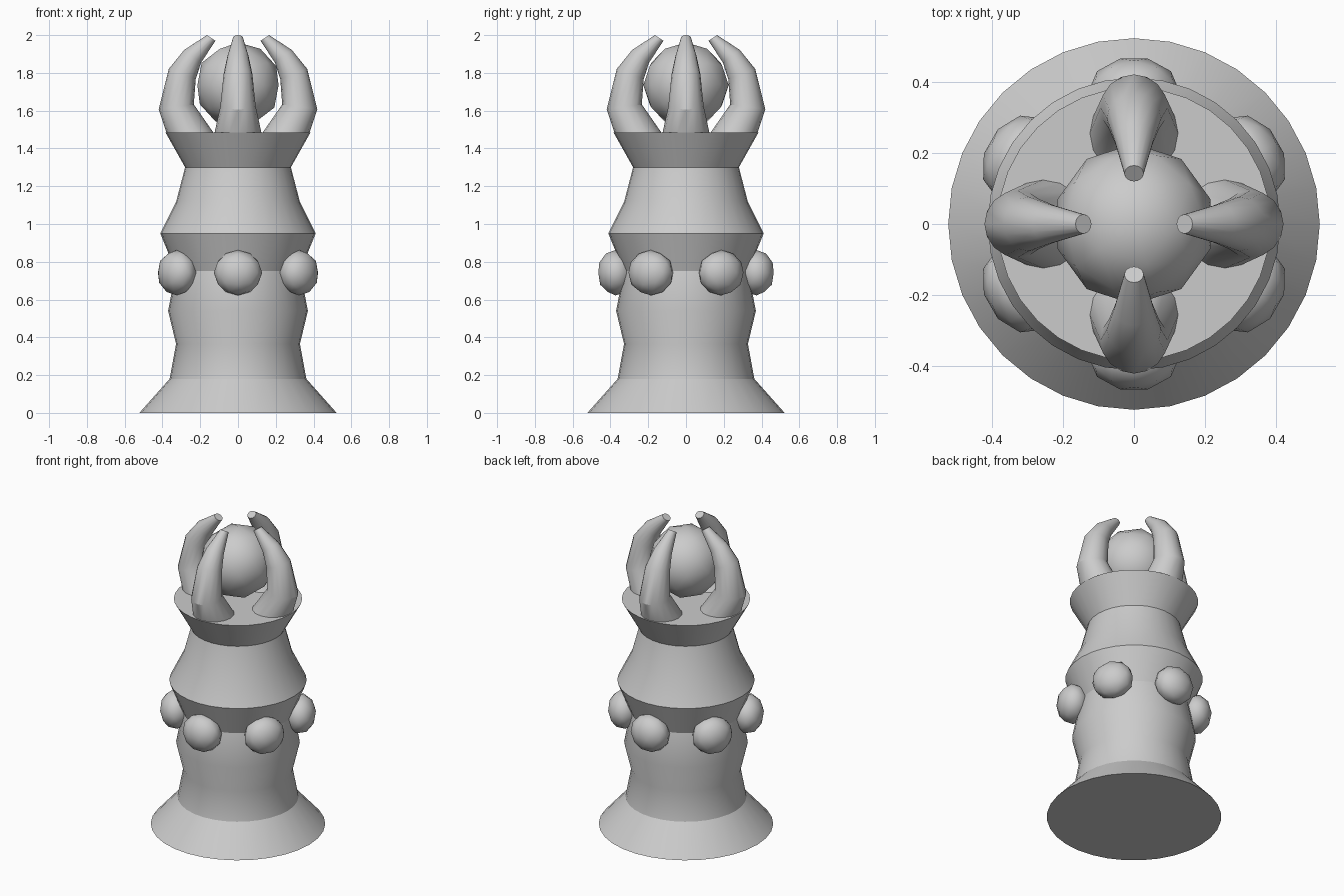
import bpy, bmesh, math
from mathutils import Vector, Matrix

if "Cube" in bpy.data.objects:
    bpy.data.objects.remove(bpy.data.objects["Cube"])

grey = bpy.data.materials.new("stone grey")
grey.diffuse_color = (0.6, 0.6, 0.6, 1)
grey.use_nodes = True
grey.node_tree.nodes["Principled BSDF"].inputs["Base Color"].default_value = grey.diffuse_color


def finish(bm, name):
    """Smooth shading with sharp edges above 30 degrees, then make the object."""
    bmesh.ops.recalc_face_normals(bm, faces=bm.faces[:])
    for f in bm.faces:
        f.smooth = True
    for e in bm.edges:
        e.smooth = e.calc_face_angle(0) < math.radians(30.5)
    me = bpy.data.meshes.new(name)
    bm.to_mesh(me)
    bm.free()
    me.materials.append(grey)
    ob = bpy.data.objects.new(name, me)
    bpy.context.collection.objects.link(ob)
    return ob


def loft(bm, rings):
    """Skin a list of point rings and cap both ends."""
    loops = [[bm.verts.new(p) for p in ring] for ring in rings]
    n = len(loops[0])
    for a, b in zip(loops, loops[1:]):
        for i in range(n):
            j = (i + 1) % n
            bm.faces.new((a[i], a[j], b[j], b[i]))
    bm.faces.new(loops[0][::-1])
    bm.faces.new(loops[-1])


def circle(n):
    return [(math.cos(2 * math.pi * i / n), math.sin(2 * math.pi * i / n)) for i in range(n)]


# Turned column
profile = [(0.522, 0), (0.362, 0.18), (0.328, 0.365), (0.37, 0.54), (0.33, 0.75),
           (0.411, 0.95), (0.327, 1.12), (0.28, 1.30), (0.384, 1.485)]
bm = bmesh.new()
loft(bm, [[(r * c, r * s, z) for c, s in circle(32)] for r, z in profile])
finish(bm, "column")

# Ring of six studs, flattened towards the column
for k in range(6):
    bm = bmesh.new()
    bmesh.ops.create_icosphere(bm, subdivisions=2, radius=1)
    m = (Matrix.Rotation(math.radians(30 + 60 * k), 4, 'Z')
         @ Matrix.Translation((0.373, 0, 0.742))
         @ Matrix.Diagonal((0.096, 0.128, 0.12, 1)))
    bmesh.ops.transform(bm, matrix=m, verts=bm.verts[:])
    finish(bm, f"stud_{k + 1}")

# Orb held by the claws
bm = bmesh.new()
bmesh.ops.create_icosphere(bm, subdivisions=2, radius=0.226,
                           matrix=Matrix.Translation((0, 0, 1.735)))
finish(bm, "orb")

# Four curved claws: radius out, height, thickness, tilt of the section (degrees outward)
claw = [(0.25, 1.475, 0.126, 0), (0.327, 1.62, 0.094, 8), (0.295, 1.795, 0.076, -20),
        (0.24, 1.888, 0.056, -37), (0.142, 1.985, 0.027, -34)]
for k in range(4):
    rings = []
    for x, z, r, tilt in claw:
        t = math.radians(tilt)
        u = Vector((math.cos(t), 0, -math.sin(t)))
        rings.append([Vector((x, 0, z)) + r * (c * u + s * Vector((0, 1, 0)))
                      for c, s in circle(16)])
    bm = bmesh.new()
    loft(bm, rings)
    bmesh.ops.rotate(bm, verts=bm.verts[:], cent=(0, 0, 0),
                     matrix=Matrix.Rotation(math.radians(90 * k), 3, 'Z'))
    finish(bm, f"claw_{k + 1}")
